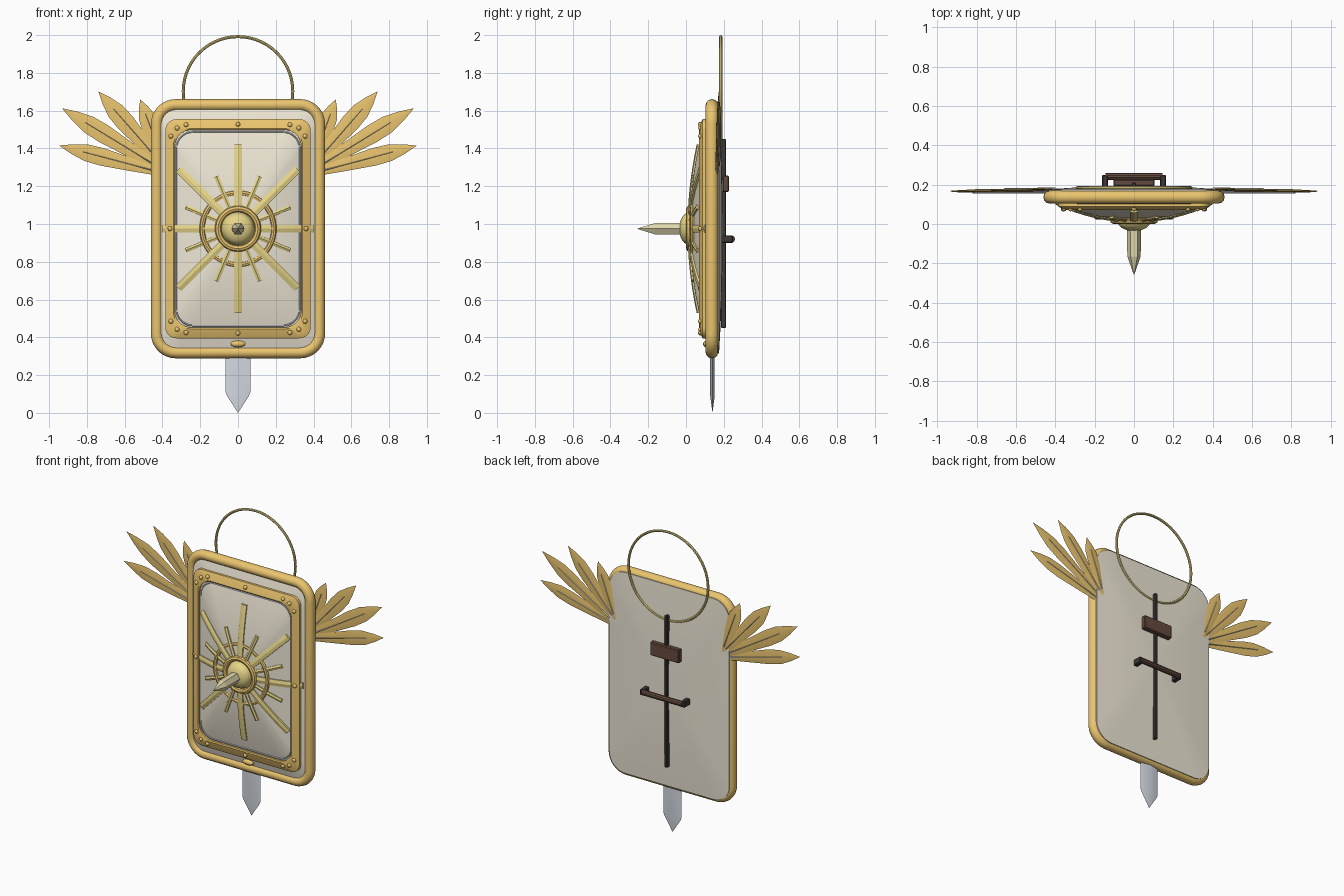
import bpy, bmesh, math
from mathutils import Vector, Matrix

if "Cube" in bpy.data.objects:
    bpy.data.objects.remove(bpy.data.objects["Cube"])

CZ = 0.975          # shield centre height


def mat(name, c):
    m = bpy.data.materials.new(name)
    m.diffuse_color = (*c, 1)
    m.use_nodes = True
    m.node_tree.nodes["Principled BSDF"].inputs["Base Color"].default_value = m.diffuse_color
    return m


GOLD = mat("gold", (0.83, 0.56, 0.16))
PALE = mat("pale_gold", (0.80, 0.67, 0.25))
BRASS = mat("brass", (0.74, 0.68, 0.42))
CREAM = mat("cream", (0.86, 0.80, 0.67))
STEEL = mat("steel", (0.68, 0.71, 0.78))
DARK = mat("dark_leather", (0.05, 0.04, 0.04))
LEATHER = mat("leather", (0.13, 0.07, 0.05))


def finish(name, bm, m, smooth=True):
    bmesh.ops.recalc_face_normals(bm, faces=bm.faces)
    me = bpy.data.meshes.new(name)
    bm.to_mesh(me)
    bm.free()
    ob = bpy.data.objects.new(name, me)
    bpy.context.collection.objects.link(ob)
    me.materials.append(m)
    if smooth:
        bpy.context.view_layer.objects.active = ob
        ob.select_set(True)
        bpy.ops.object.shade_smooth_by_angle(angle=math.radians(35))
        ob.select_set(False)
    return ob


def loft(name, rings, m, closed=False, smooth=True):
    """Skin a list of equal-length rings; closed joins last to first, else caps."""
    bm = bmesh.new()
    vs = [[bm.verts.new(p) for p in r] for r in rings]
    n = len(vs[0])
    for i in range(len(vs) if closed else len(vs) - 1):
        a, b = vs[i], vs[(i + 1) % len(vs)]
        for j in range(n):
            k = (j + 1) % n
            bm.faces.new((a[j], a[k], b[k], b[j]))
    if not closed:
        bm.faces.new(vs[0])
        bm.faces.new(vs[-1])
    return finish(name, bm, m, smooth)


def rrect(hx, hz, r, y, n=8):
    """Rounded rectangle in the shield plane."""
    pts = []
    for q, (sx, sz) in enumerate([(1, 1), (-1, 1), (-1, -1), (1, -1)]):
        for i in range(n + 1):
            a = math.pi / 2 * (q + i / n)
            pts.append((sx * (hx - r) + r * math.cos(a), y,
                        CZ + sz * (hz - r) + r * math.sin(a)))
    return pts


def dome(s):
    return 0.125 - 0.105 * (1 - s * s)


def dome_at(x, z):
    return dome(max(abs(x) / 0.43, abs(z) / 0.655))


def frame_tube(name, hx, hz, r, y, a, b, m, n=12):
    """Rounded-rectangle hoop with an elliptical section (a across, b deep)."""
    rings = []
    for i in range(n):
        t = 2 * math.pi * i / n
        d = a * math.cos(t)
        rings.append(rrect(hx + d, hz + d, r + d, y + b * math.sin(t)))
    return loft(name, rings, m, closed=True)


def lathe_y(name, prof, m, seg=24, smooth=True):
    """Turn (radius, y) profile about the boss axis."""
    return loft(name, [[(r * math.cos(2 * math.pi * j / seg), y,
                         CZ + r * math.sin(2 * math.pi * j / seg))
                        for j in range(seg)] for r, y in prof], m, smooth=smooth)


def box(name, c, size, m):
    bm = bmesh.new()
    bmesh.ops.create_cube(bm, size=1, matrix=Matrix.Translation(c) @ Matrix.Diagonal((*size, 1)))
    bmesh.ops.bevel(bm, geom=bm.edges[:], offset=min(size) * 0.15, segments=1, affect='EDGES')
    return finish(name, bm, m, False)


def torus(name, c, R, a, b, m, seg=48, n=8):
    """Ring facing the front; a = half width, b = half depth."""
    rings = []
    for i in range(seg):
        t = 2 * math.pi * i / seg
        rings.append([(c[0] + (R + a * math.cos(u)) * math.cos(t), c[1] + b * math.sin(u),
                       c[2] + (R + a * math.cos(u)) * math.sin(t))
                      for u in [2 * math.pi * k / n for k in range(n)]])
    return loft(name, rings, m, closed=True)


# shield body: domed front, gently bulged back
front = [rrect(.43 * s, .655 * s, .11 * s, dome(s)) for s in
         (.03, .12, .25, .4, .55, .7, .85, 1)]
back = [rrect(.437 * s, .662 * s, .115 * s, .175 + .02 * (1 - s * s)) for s in
        (1, .8, .6, .4, .2, .03)]
loft("shield_body", front + back, CREAM)

# rim, riveted inner frame and thin panel trim
frame_tube("outer_rim", .43, .655, .10, .137, .031, .033, GOLD)
loft("inner_frame", [rrect(.385, .58, .06, .112), rrect(.385, .58, .06, .088),
                     rrect(.378, .573, .06, .084), rrect(.342, .53, .09, .070),
                     rrect(.335, .523, .09, .074), rrect(.335, .523, .09, .10)],
     GOLD, closed=True)
frame_tube("panel_trim", .327, .513, .09, .083, .004, .006, STEEL, 6)

bm = bmesh.new()
spots = [(0, .553), (0, -.553), (.36, 0), (-.36, 0)]
for sx in (1, -1):
    for sz in (1, -1):
        spots += [(sx * .275, sz * .55), (sx * .322, sz * .533), (sx * .355, sz * .49)]
for x, z in spots:
    bmesh.ops.create_uvsphere(bm, u_segments=10, v_segments=6, radius=.013,
                              matrix=Matrix.Translation((x, .077, CZ + z)))
finish("rivets", bm, GOLD)

# small lozenge stud below the frame
bm = bmesh.new()
bmesh.ops.create_uvsphere(bm, u_segments=10, v_segments=6, radius=1,
                          matrix=Matrix.Translation((0, .108, .365)) @ Matrix.Diagonal((.042, .018, .018, 1)))
finish("lower_stud", bm, GOLD)

# sunburst rays following the dome
for i in range(16):
    a = i * math.pi / 8
    d, p = Vector((math.cos(a), 0, math.sin(a))), Vector((-math.sin(a), 0, math.cos(a)))
    long = i % 2 == 0
    L = (.40 if i % 8 == 0 else .445) if long else .30
    w = .020 if long else .012
    rings = []
    for k in range(7):
        c = d * (.09 + (L - .09) * k / 6)
        y = dome_at(c.x, c.z)
        c.z += CZ
        rings.append([c + p * e * w + Vector((0, y + o, 0))
                      for e, o in ((-1, .012), (-1, -.007), (0, -.012), (1, -.007), (1, .012))])
    loft(f"sun_ray_{i}", rings, PALE, smooth=False)

# boss: rings, dome and six-sided spike
torus("sun_ring", (0, .034, CZ), .19, .014, .012, GOLD)
torus("boss_ring", (0, .018, CZ), .105, .017, .017, GOLD)
lathe_y("boss_dome", [(.10, .045)] + [(.083 * math.cos(t), .012 - .048 * math.sin(t))
        for t in [math.pi / 2 * k / 7 for k in range(7)]] + [(.005, -.036)], PALE)
lathe_y("spike", [(.036, -.01), (.034, -.165), (.001, -.258)], BRASS, 6, False)

# blade under the shield
bm = bmesh.new()
half = [(.066, .40), (.066, .11), (.058, .09), (0, 0)]
outline = half + [(-x, z) for x, z in half[-2::-1]]
edge = [bm.verts.new((x, .14, z)) for x, z in outline]
for y in (.128, .152):
    mid = [bm.verts.new((0, y, .40)), bm.verts.new((0, y, .09))]
    bm.faces.new((edge[0], edge[1], edge[2], mid[1], mid[0]))
    bm.faces.new((edge[2], edge[3], mid[1]))
    bm.faces.new((edge[3], edge[4], mid[1]))
    bm.faces.new((edge[4], edge[5], edge[6], mid[0], mid[1]))
finish("blade", bm, STEEL)

# wings: four feathers per side, each with a quill
FEATHERS = [((.38, 1.265), (.945, 1.415), .047), ((.38, 1.275), (.93, 1.612), .050),
            ((.38, 1.29), (.738, 1.70), .050), ((.39, 1.31), (.517, 1.658), .045)]
for side, sx in (("right", 1), ("left", -1)):
    for i, (b, t, w) in enumerate(FEATHERS):
        base, tip = Vector((sx * b[0], 0, b[1])), Vector((sx * t[0], 0, t[1]))
        ax = tip - base
        n = Vector((-ax.z, 0, ax.x)).normalized()
        y = .165 + .004 * i
        rings = []
        for f, k in ((0, .35), (.3, .7), (.6, 1), (.75, .95), (.88, .55), (1, .02)):
            c = base + ax * f + Vector((0, y, 0))
            h = .006 * min(1, k * 1.5)
            rings.append([c + n * w * k, c + Vector((0, h, 0)), c - n * w * k, c - Vector((0, h, 0))])
        loft(f"{side}_feather_{i}", rings, GOLD)
        q = []
        for f, r in ((.1, .006), (.78, .003)):
            c = base + ax * f + Vector((0, y, 0))
            q.append([c + n * r, c + Vector((0, .009, 0)), c - n * r, c - Vector((0, .009, 0))])
        loft(f"{side}_quill_{i}", q, STEEL, smooth=False)

# halo hoop behind the top
torus("halo", (0, .184, 1.702), .29, .008, .008, PALE, 56)

# back fittings: spine, arm pad and hand grip
box("back_spine", (0, .198, .95), (.02, .026, 1.0), DARK)
box("arm_pad", (0, .210, 1.213), (.21, .034, .088), LEATHER)
for sx in (1, -1):
    box("grip_mount", (sx * .148, .216, .92), (.03, .066, .04), DARK)
bm = bmesh.new()
bmesh.ops.create_cone(bm, cap_ends=True, segments=10, radius1=.018, radius2=.018, depth=.29,
                      matrix=Matrix.Translation((0, .242, .92)) @ Matrix.Rotation(math.pi / 2, 4, 'Y'))
finish("hand_grip", bm, LEATHER)
